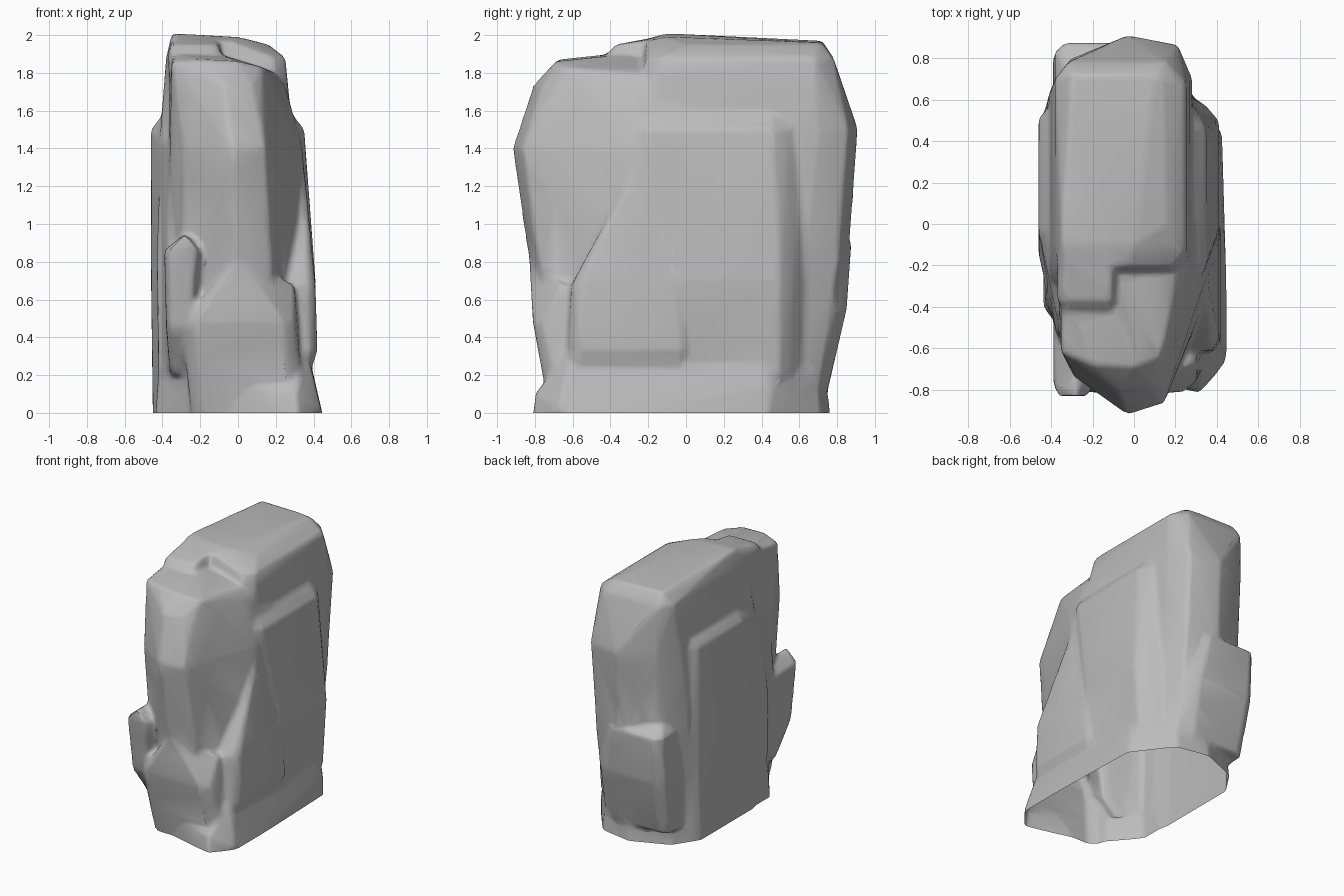
import bpy
import bmesh
import math

default_cube = bpy.data.objects.get("Cube")
if default_cube:
    bpy.data.objects.remove(default_cube, do_unlink=True)

# Single stone colour
stone = bpy.data.materials.new("stone_grey")
stone.use_nodes = True
grey = (.5, .5, .5, 1)
stone.diffuse_color = grey
stone.node_tree.nodes["Principled BSDF"].inputs["Base Color"].default_value = grey

# Plan outlines inside a unit square: left to right, front to back
BLOCK = ((0, .1), (.12, 0), (.9, 0), (1, .08), (1, .9), (.85, 1), (.1, 1), (0, .92))
PROW = ((0, .5), (.1, .2), (.47, 0), (.72, .06), (1, .7), (1, 1), (0, 1))
STERN = ((0, 0), (1, 0), (1, .82), (.9, .96), (.55, 1), (.15, .9), (0, .76))
WALL = ((0, 0), (.9, 0), (1, .06), (1, .8), (.85, .9), (.6, 1), (0, 1))

chunks = []


def crag(name, rings, peaks=()):
    """Convex chunk of rock wrapped around stacked plans and extra peaks."""
    bm = bmesh.new()
    for plan, z, left, right, front, back in rings:
        for u, v in plan:
            bm.verts.new((left + u * (right - left), front + v * (back - front), z))
    for peak in peaks:
        bm.verts.new(peak)
    hull = bmesh.ops.convex_hull(bm, input=bm.verts)
    unused = {v for v in hull["geom_interior"] if isinstance(v, bmesh.types.BMVert)}
    bmesh.ops.delete(bm, geom=list(unused), context="VERTS")
    bmesh.ops.recalc_face_normals(bm, faces=bm.faces)
    mesh = bpy.data.meshes.new(name)
    bm.to_mesh(mesh)
    bm.free()
    rock = bpy.data.objects.new(name, mesh)
    bpy.context.collection.objects.link(rock)
    chunks.append(rock)


# Each ring: plan, height, left, right, front, back
# Tall rear mass with the sloping summit
crag("rear_body", [
    (STERN, .1, -.42, .26, -.4, .75),
    (STERN, .8, -.43, .27, -.4, .86),
    (STERN, 1.5, -.41, .28, -.24, .91),
    (BLOCK, 1.68, -.37, .27, -.22, .79),
    (BLOCK, 1.88, -.38, .25, -.21, .78),
], peaks=[
    (-.35, -.1, 2.01), (0, -.1, 1.99), (-.3, .72, 1.97), (.1, .72, 1.96),
    (-.35, -.21, 1.98), (-.05, -.21, 1.97), (.16, 0, 1.95), (.14, .7, 1.95),
])

# Left end of the summit, reaching forward over the front mass
crag("summit_step", [
    (BLOCK, 1.6, -.36, -.09, -.42, 0),
    (BLOCK, 1.91, -.37, -.09, -.41, 0),
], peaks=[(-.34, -.37, 1.95), (-.11, -.37, 1.95), (-.34, -.1, 2), (-.11, -.1, 1.99)])

# Front mass, with an upright ridge leading forward
crag("front_body", [
    (PROW, .25, -.38, .38, -.73, 0),
    (PROW, .5, -.38, .4, -.77, 0),
    (PROW, .8, -.37, .39, -.83, 0),
    (PROW, 1.4, -.36, .34, -.92, 0),
    (PROW, 1.56, -.36, .29, -.81, 0),
    (PROW, 1.73, -.36, .25, -.81, 0),
], peaks=[
    (-.35, -.62, 1.86), (0, -.69, 1.86), (.13, -.64, 1.83),
    (-.35, -.3, 1.91), (-.1, -.3, 1.9), (.2, -.25, 1.8), (-.2, -.68, 1.87),
])

# Right wall, leaning in toward a narrow ledge
crag("right_wall", [
    (WALL, .2, 0, .38, 0, .62),
    (WALL, .7, 0, .41, -.08, .64),
    (WALL, 1.5, 0, .35, -.26, .64),
    (WALL, 1.6, 0, .27, -.24, .63),
])

# Shoulder low on the right, leaning back into the wall
crag("right_shoulder", [
    (BLOCK, .18, 0, .37, -.62, 0),
    (BLOCK, .33, 0, .42, -.62, .05),
    (BLOCK, .67, 0, .41, -.61, 0),
], peaks=[(.35, -.27, 1.3)])

# Broad slab on the left flank
crag("left_slab", [
    (BLOCK, -.06, -.45, 0, -.25, .52),
    (BLOCK, .7, -.46, 0, -.22, .56),
    (BLOCK, 1.5, -.46, 0, -.1, .56),
    (BLOCK, 1.6, -.38, 0, -.1, .6),
], peaks=[(-.37, -.55, .3), (-.37, -.55, 1), (-.37, -.45, 1.4)])

# Wide ledge across the rear
crag("rear_ledge", [
    (BLOCK, .12, -.37, .16, .3, .75),
    (BLOCK, .55, -.39, .18, .3, .85),
    (BLOCK, .9, -.38, .1, .3, .875),
], peaks=[(-.3, .7, 1)])

# Front left lump, hanging over a tucked-in foot
crag("front_left_lump", [
    (BLOCK, .2, -.36, -.24, -.6, -.2),
    (BLOCK, .45, -.38, -.24, -.77, -.2),
    (BLOCK, .86, -.39, -.2, -.83, -.2),
], peaks=[(-.28, -.83, .95)])

# Apron spreading below the front ridge
crag("front_apron", [
    (BLOCK, -.06, -.24, .34, -.71, -.2),
    (BLOCK, .25, -.27, .33, -.74, -.2),
    (BLOCK, .48, -.3, .3, -.81, -.2),
], peaks=[(0, -.83, .83), (.3, -.66, .68)])

# Foot flaring out to the right and front right
crag("flared_foot", [
    (STERN, -.06, -.44, .28, -.4, .77),
    (STERN, .22, -.42, .27, -.4, .74),
], peaks=[
    (.46, -.58, -.06), (.44, -.67, .02), (.32, -.82, -.06), (.31, -.8, .1),
    (-.2, -.68, -.06), (-.22, -.68, .2), (.34, -.68, .25),
    (.43, .43, -.06), (.41, .45, .14), (.37, .4, .33), (.36, -.6, .36),
])

# Fuse the chunks into one weathered skin
bpy.ops.object.select_all(action="DESELECT")
for chunk in chunks:
    chunk.select_set(True)
bpy.context.view_layer.objects.active = chunks[0]
bpy.ops.object.join()
boulder = bpy.context.view_layer.objects.active
boulder.name = "weathered_boulder"

fuse = boulder.modifiers.new("fuse", "REMESH")
fuse.mode = "VOXEL"
fuse.voxel_size = .018
wear = boulder.modifiers.new("wear", "SMOOTH")
wear.factor = .5
wear.iterations = 4
facets = boulder.modifiers.new("facets", "DECIMATE")
facets.ratio = .05
for name in [modifier.name for modifier in boulder.modifiers]:
    bpy.ops.object.modifier_apply(modifier=name)

# Open the hollow underside at ground level
bm = bmesh.new()
bm.from_mesh(boulder.data)
bmesh.ops.bisect_plane(
    bm, geom=bm.verts[:] + bm.edges[:] + bm.faces[:],
    plane_co=(0, 0, 0), plane_no=(0, 0, 1), clear_inner=True)
bm.to_mesh(boulder.data)
bm.free()
boulder.data.materials.clear()
boulder.data.materials.append(stone)
bpy.ops.object.shade_smooth_by_angle(angle=math.radians(50))
